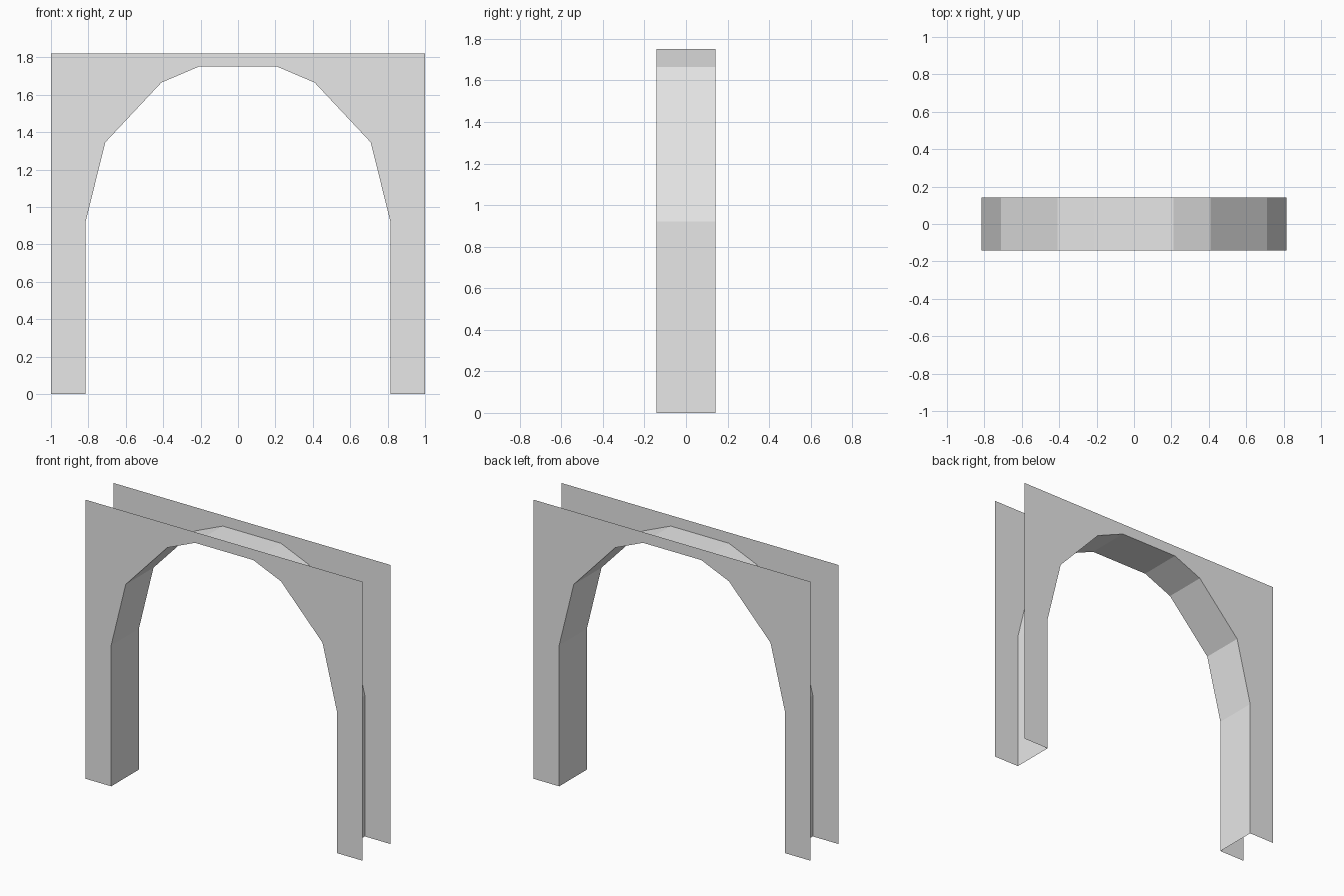
import bpy
import bmesh

cube = bpy.data.objects.get("Cube")
if cube:
    bpy.data.objects.remove(cube, do_unlink=True)

HALF_WIDTH, HEIGHT, HALF_DEPTH = 1.0, 1.82, 0.143

# Right half of the arch opening, from the floor to the crown
half_arch = [(0.815, 0), (0.815, 0.92), (0.71, 1.345), (0.41, 1.665), (0.21, 1.75)]
arch = half_arch + [(-x, z) for x, z in reversed(half_arch)]

# Shared plaster colour
grey = bpy.data.materials.new("light_grey")
grey.use_nodes = True
colour = (0.8, 0.8, 0.8, 1)
grey.diffuse_color = colour
grey.node_tree.nodes["Principled BSDF"].inputs["Base Color"].default_value = colour


def make_object(name, bm):
    mesh = bpy.data.meshes.new(name)
    bm.to_mesh(mesh)
    bm.free()
    mesh.materials.append(grey)
    obj = bpy.data.objects.new(name, mesh)
    bpy.context.collection.objects.link(obj)
    return obj


def wall_panel(name, y):
    """Thin sheet with the arch cut out of it, facing away from the centre."""
    corners = [(-HALF_WIDTH, 0), (-HALF_WIDTH, HEIGHT), (HALF_WIDTH, HEIGHT), (HALF_WIDTH, 0)]
    bm = bmesh.new()
    face = bm.faces.new([bm.verts.new((x, y, z)) for x, z in corners + arch])
    face.normal_update()
    if face.normal.y * y < 0:
        face.normal_flip()
    bmesh.ops.triangulate(bm, faces=[face])
    return make_object(name, bm)


def arch_lining(name):
    """Faceted strip joining both panels around the opening."""
    bm = bmesh.new()
    front = [bm.verts.new((x, -HALF_DEPTH, z)) for x, z in arch]
    back = [bm.verts.new((x, HALF_DEPTH, z)) for x, z in arch]
    for i in range(len(arch) - 1):
        bm.faces.new((front[i], back[i], back[i + 1], front[i + 1]))
    bm.normal_update()
    # The lining faces into the opening
    if bm.faces[:][0].normal.x > 0:
        bmesh.ops.reverse_faces(bm, faces=bm.faces[:])
    return make_object(name, bm)


# Open-topped, open-sided archway
wall_panel("front_wall", -HALF_DEPTH)
wall_panel("back_wall", HALF_DEPTH)
arch_lining("arch_lining")
